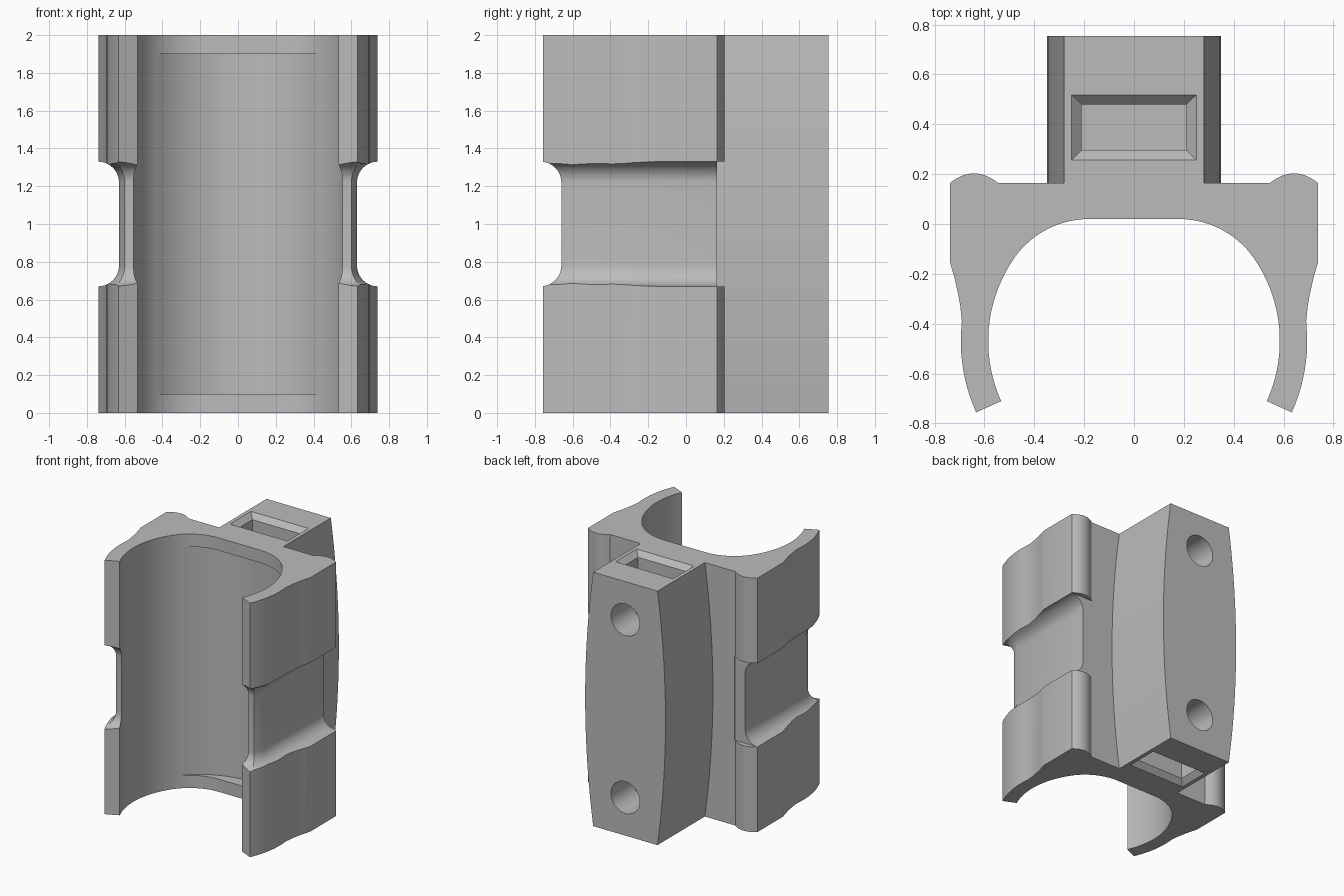
import bpy, bmesh, math
from mathutils import Vector

cube = bpy.data.objects.get("Cube")
if cube:
    bpy.data.objects.remove(cube, do_unlink=True)

grey = bpy.data.materials.new("plain grey")
grey.use_nodes = True
COLOUR = (0.5, 0.5, 0.5, 1)
grey.diffuse_color = COLOUR
grey.node_tree.nodes["Principled BSDF"].inputs["Base Color"].default_value = COLOUR


def make(name, bm):
    bmesh.ops.recalc_face_normals(bm, faces=bm.faces)
    mesh = bpy.data.meshes.new(name)
    bm.to_mesh(mesh)
    bm.free()
    mesh.materials.append(grey)
    ob = bpy.data.objects.new(name, mesh)
    bpy.context.collection.objects.link(ob)
    return ob


def prism(name, points, lo, hi, place=lambda u, v, w: (u, v, w)):
    """Extrude a 2D outline from lo to hi; place maps it into space."""
    bm = bmesh.new()
    low = [bm.verts.new(place(u, v, lo)) for u, v in points]
    high = [bm.verts.new(place(u, v, hi)) for u, v in points]
    bm.faces.new(low)
    bm.faces.new(high)
    for i in range(len(points)):
        j = (i + 1) % len(points)
        bm.faces.new((low[i], low[j], high[j], high[i]))
    return make(name, bm)


def arc(cx, cy, r, a0, a1, n):
    angles = [math.radians(a0 + (a1 - a0) * i / n) for i in range(n + 1)]
    return [(cx + r * math.cos(a), cy + r * math.sin(a)) for a in angles]


def select(ob):
    bpy.ops.object.select_all(action="DESELECT")
    ob.select_set(True)
    bpy.context.view_layer.objects.active = ob


def cut(ob, cutter):
    cutter.hide_render = True
    mod = ob.modifiers.new("cut", "BOOLEAN")
    mod.operation = "DIFFERENCE"
    mod.solver = "EXACT"
    mod.object = cutter
    select(ob)
    bpy.ops.object.modifier_apply(modifier=mod.name)
    bpy.data.objects.remove(cutter, do_unlink=True)


# Clip body: right half of the outline, from the bore top round to the back
BORE_Y, BORE_R, OUTER_R, BACK = -0.47, 0.585, 0.695, 0.165
half = arc(0.18, -0.347, 0.367, 90, 34.3, 14)
half += arc(0, BORE_Y, BORE_R, 34, -24.3, 18)[1:]
half += arc(0, BORE_Y, OUTER_R, -24.3, 2, 9)
half += [(0.691, -0.39), (0.697, -0.33), (0.708, -0.27), (0.722, -0.21), (0.738, -0.155)]
for i in range(13):
    t = 1 - i / 6
    half.append((0.642 + 0.096 * t, BACK + 0.038 * (1 - t * t)))
body = prism("clip_body", half + [(-x, y) for x, y in reversed(half)], 0, 2)

# Shallow round relief inside the bore, leaving a lip at both ends
cut(body, prism("relief_cutter", arc(0, BORE_Y, BORE_R, 42.7, 137.3, 32), 0.1, 1.9))

# Band groove round each arm, with rounded inner corners
R = 0.11
groove = [(0.5, 0.67)] + arc(R, 0.78, R, 270, 180, 10)
groove += arc(R, 1.22, R, 180, 90, 10) + [(0.5, 1.33)]


def groove_cutter(px, py, angle, lo, hi):
    a = math.radians(angle)
    out, along = Vector((math.cos(a), math.sin(a), 0)), Vector((-math.sin(a), math.cos(a), 0))
    start = Vector((px, py, 0))
    return prism("groove_cutter", groove, lo, hi,
                 lambda d, z, w: start + out * d + along * w + Vector((0, 0, z)))


cut(body, groove_cutter(0, -0.66, -90, -1, 1))
for side in (1, -1):
    turn = (lambda a: a) if side == 1 else (lambda a: 180 - a)
    cut(body, groove_cutter(0.63 * side, 0, turn(0), -0.95, 0.95))
    cut(body, groove_cutter(0.63 * side, -0.59, turn(-23), -0.3, 0.3))
    # Gap in the rounded ridge behind the groove
    ridge = [(0.54 * side, BACK - 0.0005), (0.9 * side, BACK - 0.0005),
             (0.9 * side, 0.4), (0.54 * side, 0.4)]
    cut(body, prism("ridge_cutter", ridge, 0.67, 1.33))

# Mounting block with bowed sides
bow = [(0.28 + 0.07 * (1 - (i / 12 - 1) ** 2), i / 12) for i in range(25)]
mount = prism("mounting_block", bow + [(-x, z) for x, z in reversed(bow)],
              BACK, 0.755, lambda x, z, y: (x, y, z))


# Chamfered pocket in each end of the block
def pocket_cutter(end, inward):
    rings = [(0.25 + 0.01, 0.14, -0.01), (0.21, 0.092, 0.04), (0.21, 0.092, 0.55)]
    bm = bmesh.new()
    loops = [[bm.verts.new((sx * w, 0.388 + sy * d, end + inward * depth))
              for sx, sy in ((-1, -1), (1, -1), (1, 1), (-1, 1))] for w, d, depth in rings]
    bm.faces.new(loops[0])
    bm.faces.new(loops[-1])
    for a, b in zip(loops, loops[1:]):
        for i in range(4):
            j = (i + 1) % 4
            bm.faces.new((a[i], a[j], b[j], b[i]))
    return make("pocket_cutter", bm)


cut(mount, pocket_cutter(2, -1))
cut(mount, pocket_cutter(0, 1))

# Screw holes in the back
for z in (0.3, 1.7):
    cut(mount, prism("screw_cutter", arc(0, z, 0.125, 0, 352.5, 47), 0.39, 0.9,
                     lambda x, h, y: (x, y, h)))

for ob in (body, mount):
    select(ob)
    bpy.ops.object.shade_smooth_by_angle(angle=math.radians(28))
